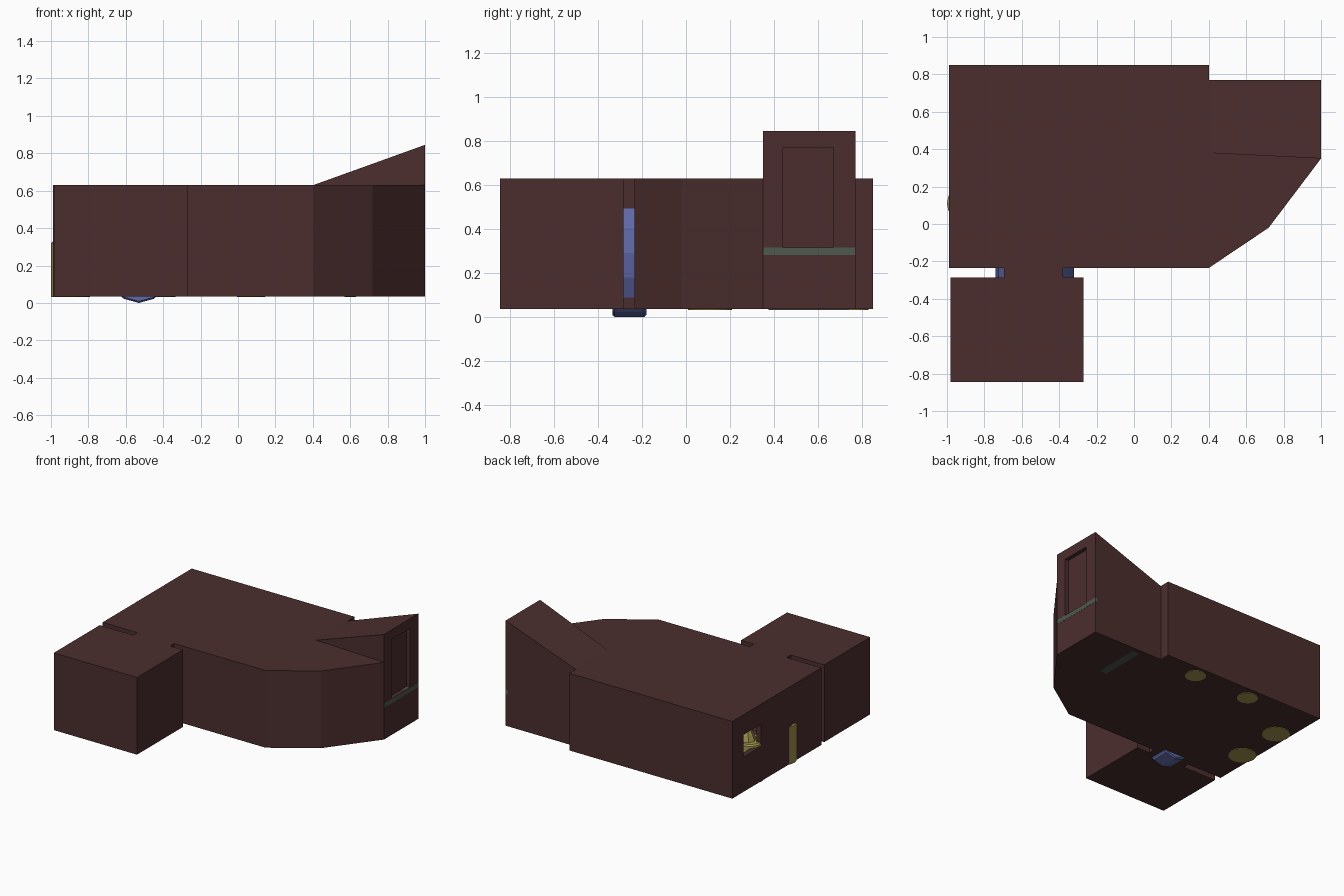
import bpy, bmesh, math
from mathutils import Matrix, Vector

cube = bpy.data.objects.get("Cube")
if cube:
    bpy.data.objects.remove(cube, do_unlink=True)


def material(name, rgb):
    m = bpy.data.materials.new(name)
    m.use_nodes = True
    m.diffuse_color = (*rgb, 1)
    bsdf = next(n for n in m.node_tree.nodes if n.type == 'BSDF_PRINCIPLED')
    bsdf.inputs["Base Color"].default_value = (*rgb, 1)
    bsdf.inputs["Roughness"].default_value = 0.9
    return m


BROWN = material("dark brown", (0.072, 0.027, 0.027))
BLUE = material("slate blue", (0.115, 0.14, 0.38))
GREEN = material("grey green", (0.075, 0.1, 0.075))
YELLOW = material("dull yellow", (0.35, 0.29, 0.076))


def finish(name, bm, mat):
    bmesh.ops.recalc_face_normals(bm, faces=bm.faces)
    me = bpy.data.meshes.new(name)
    bm.to_mesh(me)
    bm.free()
    me.materials.append(mat)
    ob = bpy.data.objects.new(name, me)
    bpy.context.collection.objects.link(ob)
    return ob


def box(name, mat, lo, hi):
    bm = bmesh.new()
    lo, hi = Vector(lo), Vector(hi)
    bmesh.ops.create_cube(bm, size=1, matrix=Matrix.Translation((lo + hi) / 2)
                          @ Matrix.Diagonal((*(hi - lo), 1)))
    return finish(name, bm, mat)


def prism(name, mat, outline, z0, z1):
    bm = bmesh.new()
    face = bm.faces.new([bm.verts.new((x, y, z0)) for x, y in outline])
    up = bmesh.ops.extrude_face_region(bm, geom=[face])["geom"]
    bmesh.ops.translate(bm, vec=(0, 0, z1 - z0),
                        verts=[v for v in up if isinstance(v, bmesh.types.BMVert)])
    if not face.is_valid or len(bm.faces) < len(outline) + 2:
        bm.faces.new([v for v in bm.verts if abs(v.co.z - z0) < 1e-6])
    return finish(name, bm, mat)


def apply(ob, mod):
    bpy.context.view_layer.objects.active = ob
    bpy.ops.object.modifier_apply(modifier=mod.name)


def hollow(ob, thickness):
    mod = ob.modifiers.new("walls", 'SOLIDIFY')
    mod.thickness = thickness
    mod.offset = -1
    mod.use_even_offset = True
    apply(ob, mod)


def cut(ob, cutter):
    mod = ob.modifiers.new("cut", 'BOOLEAN')
    mod.operation = 'DIFFERENCE'
    mod.solver = 'EXACT'
    mod.object = cutter
    apply(ob, mod)


def lathe(name, mat, x, y, profile, sides=16):
    """Closed round solid from (radius, height) pairs."""
    bm = bmesh.new()
    rings = [[bm.verts.new((x + r * math.cos(math.tau * i / sides),
                            y + r * math.sin(math.tau * i / sides), z))
              for i in range(sides)] for r, z in profile]
    for a, b in zip(rings, rings[1:]):
        for i in range(sides):
            j = (i + 1) % sides
            bm.faces.new((a[i], a[j], b[j], b[i]))
    bm.faces.new(rings[0])
    bm.faces.new(rings[-1])
    return finish(name, bm, mat)


def oval(name, mat, sections, closed, sides=16):
    """Oval hatch loops facing y, from (y, scale) pairs."""
    bm = bmesh.new()
    loops = []
    for y, s in sections:
        angles = [math.tau * i / sides for i in range(sides)]
        loops.append([bm.verts.new((-0.53 + 0.21 * s * math.cos(a), y,
                                    0.29 + 0.29 * s * math.sin(a))) for a in angles])
    pairs = list(zip(loops, loops[1:]))
    if closed:
        pairs.append((loops[-1], loops[0]))
    else:
        bm.faces.new(loops[0])
        bm.faces.new(loops[-1])
    for a, b in pairs:
        for i in range(sides):
            j = (i + 1) % sides
            bm.faces.new((a[i], a[j], b[j], b[i]))
    return finish(name, bm, mat)


FLOOR, ROOF = 0.035, 0.63

# Main room, side room and the short passage between them
main_room = prism("main_room", BROWN,
                  [(-0.99, 0.85), (0.4, 0.85), (0.4, 0.77), (1, 0.77), (1, 0.35),
                   (0.72, -0.02), (0.4, -0.235), (-0.99, -0.235)], FLOOR, ROOF)
side_room = box("side_room", BROWN, (-0.98, -0.845, FLOOR), (-0.27, -0.285, ROOF))
passage = box("passage", BROWN, (-0.695, -0.29, FLOOR), (-0.38, -0.23, ROOF))
for room in (main_room, side_room):
    hollow(room, 0.04)

# Sloping roof over the bay
bm = bmesh.new()
ends = []
for y0, y1 in ((0.38, 0.35), (0.77, 0.77)):
    ends.append([bm.verts.new(p) for p in
                 ((0.4, y0, ROOF - 0.001), (1, y1, ROOF - 0.001), (1, y1, 0.845))])
a, b = ends
bm.faces.new(a)
bm.faces.new(b)
for i in range(3):
    j = (i + 1) % 3
    bm.faces.new((a[i], a[j], b[j], b[i]))
bay_roof = finish("bay_roof", bm, BROWN)

# Cut the oval doorway, the bay recess and the small window
doorway = oval("doorway_cutter", BROWN, [(-0.4, 0.82), (-0.1, 0.82)], False)
recess = box("recess_cutter", BROWN, (0.97, 0.44, 0.315), (1.1, 0.67, 0.77))
window = box("window_cutter", BROWN, (-1.1, 0.5, 0.305), (-0.9, 0.715, 0.475))
for target, cutter in ((main_room, doorway), (side_room, doorway), (passage, doorway),
                       (main_room, recess), (bay_roof, recess), (main_room, window)):
    cut(target, cutter)
for cutter in (doorway, recess, window):
    bpy.data.objects.remove(cutter, do_unlink=True)

# Oval hatch frame around the passage
oval("hatch_frame", BLUE, [(-0.335, 0.97), (-0.325, 1), (-0.19, 1), (-0.18, 0.97),
                           (-0.18, 0.8), (-0.335, 0.8)], True)

# Bay table with its support panel
box("table_top", GREEN, (0.57, 0.375, 0.28), (0.99, 0.755, 0.315))
box("table_edge", GREEN, (0.98, 0.352, 0.28), (1.001, 0.7705, 0.315))
box("table_support", GREEN, (0.57, 0.376, 0.031), (0.63, 0.74, 0.285))

# Barrels along the walls, their feet just under the floor
for i, (x, y, r, top) in enumerate(((-0.9, 0.11, 0.1, 0.33), (-0.89, 0.49, 0.1, 0.33),
                                    (-0.41, 0.75, 0.075, 0.25), (0.07, 0.755, 0.075, 0.25))):
    lathe(f"barrel_{i + 1}", YELLOW, x, y, [(r, 0.031), (r, top - 0.01), (r * 0.9, top)])

# Stacked cone near the window
lathe("stacked_cone", YELLOW, -0.87, 0.5, [(0.07, 0.32), (0.05, 0.37), (0.015, 0.44)], 8)
